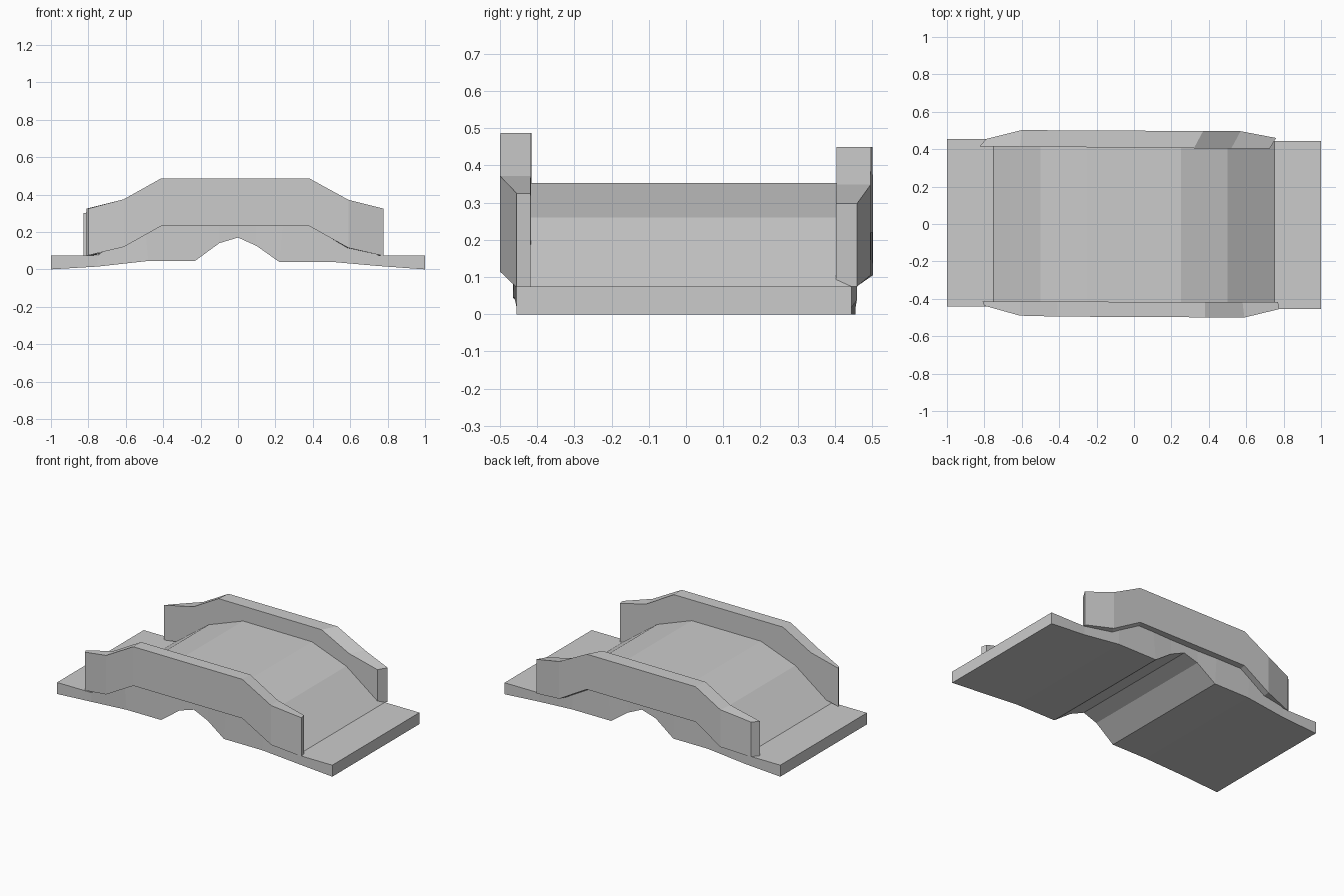
import bpy, bmesh


def loft(name, sections):
    """Join a row of four-cornered sections into one closed, flat-shaded solid."""
    bm = bmesh.new()
    rings = [[bm.verts.new(p) for p in s] for s in sections]
    for a, b in zip(rings, rings[1:]):
        for i in range(4):
            j = (i + 1) % 4
            bm.faces.new((a[i], a[j], b[j], b[i]))
    bm.faces.new(rings[0])
    bm.faces.new(rings[-1])
    bmesh.ops.recalc_face_normals(bm, faces=bm.faces)
    mesh = bpy.data.meshes.new(name)
    bm.to_mesh(mesh)
    bm.free()
    obj = bpy.data.objects.new(name, mesh)
    bpy.context.collection.objects.link(obj)
    return obj


# Deck: bottom x, bottom z, top x, top z, front y, back y
deck = [
    (-1.00, 0.000, -1.00, 0.075, -0.44, 0.455),
    (-0.75, 0.015, -0.75, 0.075, -0.44, 0.455),
    (-0.48, 0.045, -0.50, 0.260, -0.465, 0.46),
    (-0.23, 0.045, -0.25, 0.352, -0.465, 0.46),
    (-0.10, 0.140, -0.10, 0.352, -0.46, 0.455),
    (0.00, 0.170, 0.00, 0.352, -0.455, 0.455),
    (0.10, 0.125, 0.10, 0.352, -0.455, 0.455),
    (0.22, 0.040, 0.25, 0.352, -0.46, 0.46),
    (0.50, 0.040, 0.50, 0.260, -0.46, 0.46),
    (0.75, 0.018, 0.75, 0.075, -0.455, 0.445),
    (1.00, 0.000, 1.00, 0.075, -0.455, 0.445),
]
loft("bridge_deck", [
    [(xb, yf, zb), (xb, yb, zb), (xt, yb, zt), (xt, yf, zt)]
    for xb, zb, xt, zt, yf, yb in deck])


# Parapets: inner x, inner y, outer x, outer y, bottom z, top z
def parapet(name, stations):
    loft(name, [
        [(xi, yi, zb), (xo, yo, zb), (xo, yo, zt), (xi, yi, zt)]
        for xi, yi, xo, yo, zb, zt in stations])


parapet("front_parapet", [
    (-0.81, -0.415, -0.80, -0.437, 0.075, 0.325),
    (-0.61, -0.415, -0.61, -0.490, 0.120, 0.375),
    (-0.41, -0.415, -0.41, -0.495, 0.232, 0.487),
    (0.38, -0.417, 0.38, -0.499, 0.232, 0.487),
    (0.58, -0.417, 0.59, -0.500, 0.115, 0.372),
    (0.77, -0.418, 0.777, -0.455, 0.072, 0.325),
])
parapet("back_parapet", [
    (-0.825, 0.415, -0.79, 0.455, 0.072, 0.300),
    (-0.61, 0.413, -0.60, 0.502, 0.105, 0.348),
    (-0.43, 0.412, -0.42, 0.501, 0.220, 0.450),
    (0.32, 0.405, 0.37, 0.497, 0.220, 0.450),
    (0.52, 0.404, 0.57, 0.496, 0.105, 0.348),
    (0.725, 0.403, 0.76, 0.460, 0.075, 0.298),
])
